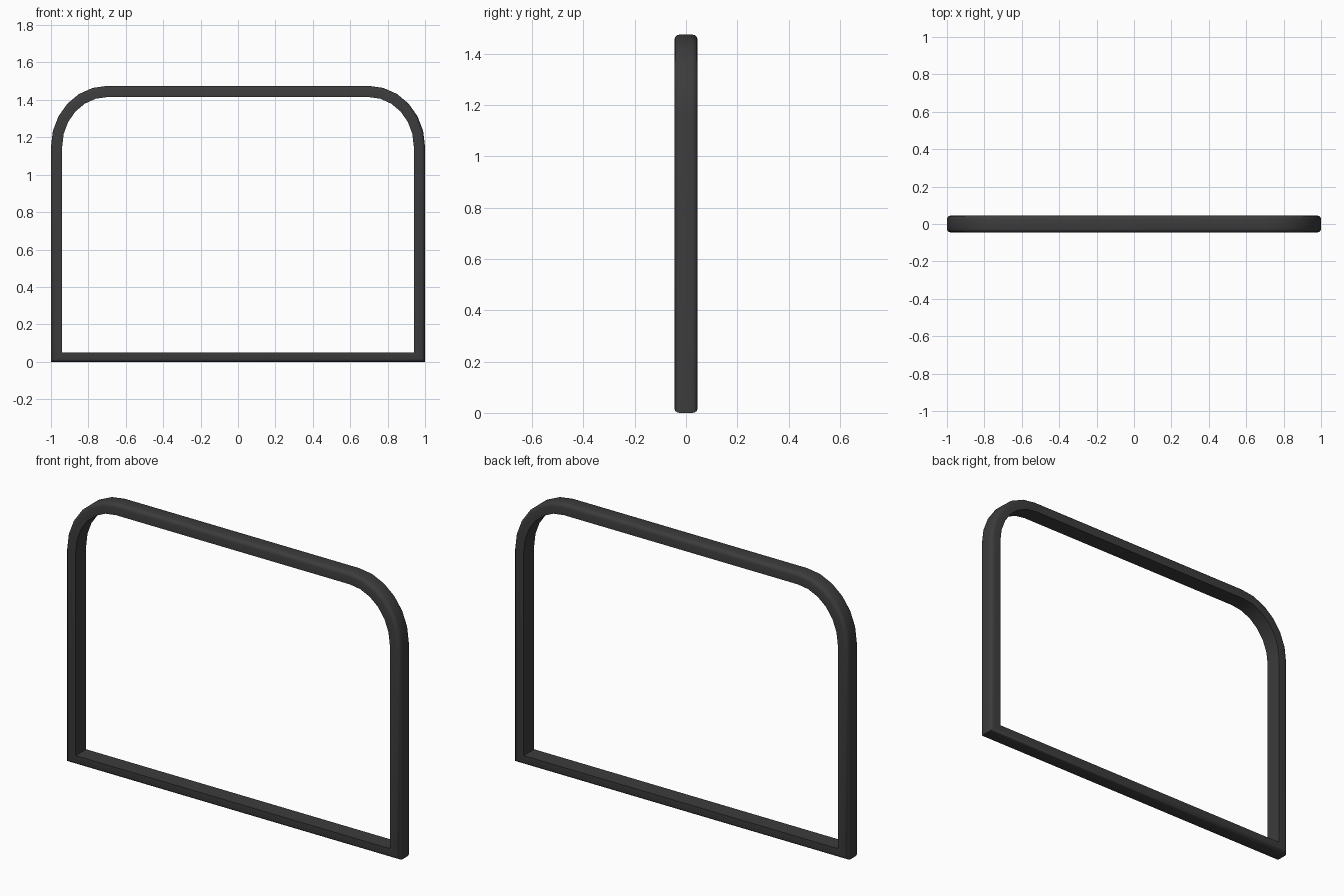
import bpy, bmesh, math

if "Cube" in bpy.data.objects:
    bpy.data.objects.remove(bpy.data.objects["Cube"])

HALF_DEPTH = 0.045
BEVEL_T, BEVEL_Y = 0.33, 0.02
ARC_STEPS, BEVEL_STEPS = 6, 3


def arch(half_width, bottom, top, cx=0.70, cz=1.15):
    """Closed outline: square bottom corners, rounded top corners."""
    right = [(half_width, bottom)]
    for i in range(ARC_STEPS + 1):
        a = math.pi / 2 * i / ARC_STEPS
        right.append((cx + (half_width - cx) * math.cos(a),
                      cz + (top - cz) * math.sin(a)))
    return right + [(-x, z) for x, z in reversed(right)]


outer = arch(1.0, 0.0, 1.475)
inner = arch(0.94, 0.05, 1.415)

# Bar cross-section: rounded outer edges, sharp inner edges (t: 0 outer, 1 inner)
half = [(1.0, -HALF_DEPTH)]
for i in range(BEVEL_STEPS + 1):
    a = math.pi / 2 * i / BEVEL_STEPS
    half.append((BEVEL_T * (1 - math.sin(a)),
                 -HALF_DEPTH + BEVEL_Y * (1 - math.cos(a))))
section = half + [(t, -y) for t, y in reversed(half)]

# Sweep the section around the outline
bm = bmesh.new()
rings = [[bm.verts.new((ox + (ix - ox) * t, y, oz + (iz - oz) * t))
          for t, y in section]
         for (ox, oz), (ix, iz) in zip(outer, inner)]
n, m = len(rings), len(section)
for i in range(n):
    a, b = rings[i], rings[(i + 1) % n]
    for j in range(m):
        k = (j + 1) % m
        bm.faces.new((a[j], a[k], b[k], b[j]))
bmesh.ops.recalc_face_normals(bm, faces=bm.faces[:])
mesh = bpy.data.meshes.new("window_frame")
bm.to_mesh(mesh)
bm.free()

frame = bpy.data.objects.new("window_frame", mesh)
bpy.context.collection.objects.link(frame)
bpy.context.view_layer.objects.active = frame
frame.select_set(True)
bpy.ops.object.shade_smooth_by_angle(angle=math.radians(40))

# Dark finish
mat = bpy.data.materials.new("dark_frame")
mat.diffuse_color = (0.045, 0.045, 0.045, 1)
mat.use_nodes = True
mat.node_tree.nodes["Principled BSDF"].inputs["Base Color"].default_value = mat.diffuse_color
mesh.materials.append(mat)
